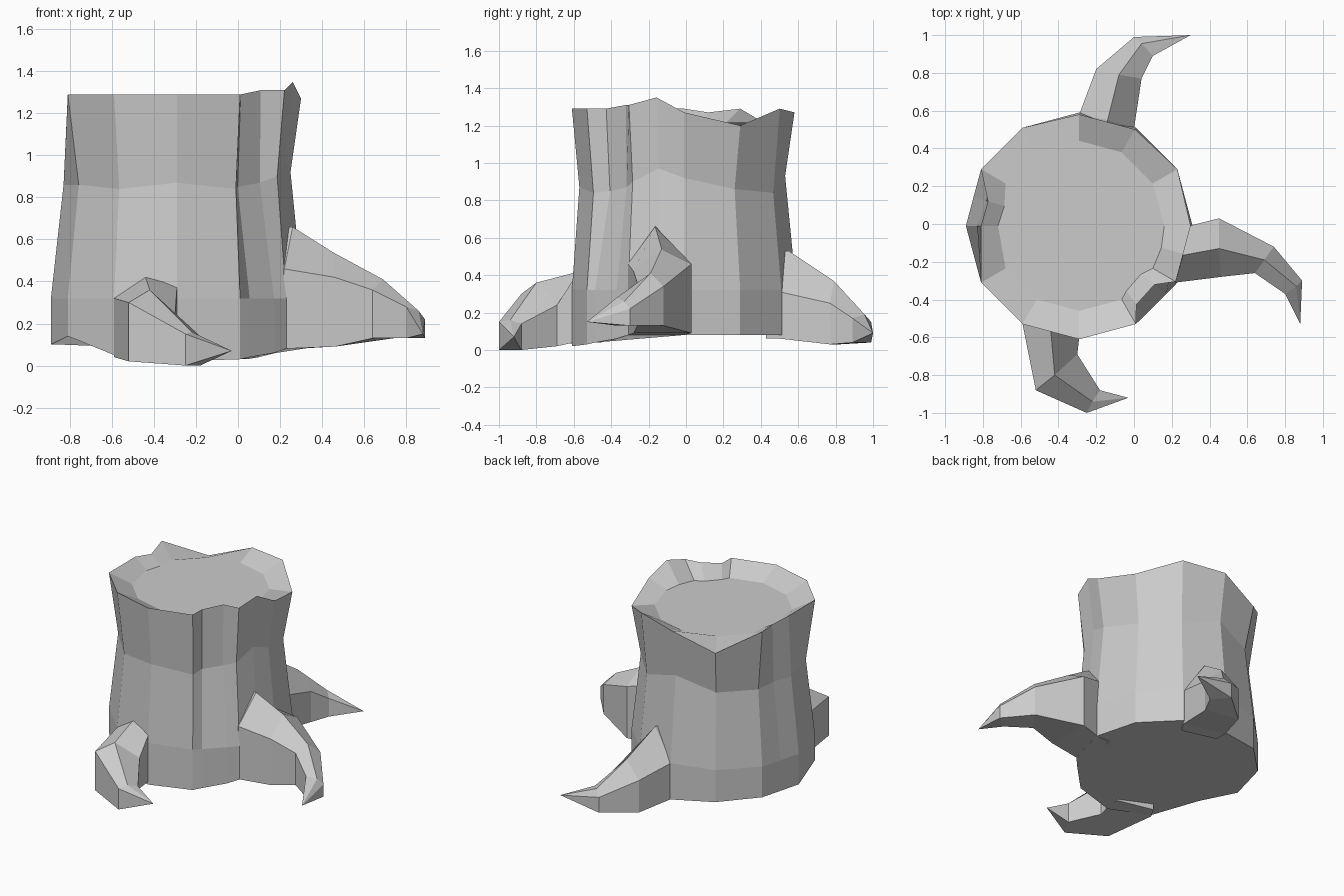
import bpy, bmesh
from math import radians, cos, sin

CX, CY = -0.29, -0.01        # trunk axis


def finish(name, bm):
    bmesh.ops.recalc_face_normals(bm, faces=bm.faces)
    me = bpy.data.meshes.new(name)
    bm.to_mesh(me)
    bm.free()
    ob = bpy.data.objects.new(name, me)
    bpy.context.collection.objects.link(ob)
    return ob


def loft(name, rings, tip=None):
    """Skin closed rings; cap the start, and end in a cap or a point."""
    bm = bmesh.new()
    rows = [[bm.verts.new(p) for p in ring] for ring in rings]
    n = len(rows[0])
    for a, b in zip(rows, rows[1:]):
        for i in range(n):
            j = (i + 1) % n
            bm.faces.new((a[i], a[j], b[j], b[i]))
    bm.faces.new(rows[0][::-1])
    if tip:
        t = bm.verts.new(tip)
        for i in range(n):
            bm.faces.new((rows[-1][i], rows[-1][(i + 1) % n], t))
    else:
        bm.faces.new(rows[-1])
    return finish(name, bm)


# Trunk columns: angle, low radius, base z, waist radius, waist z, rim radius, rim z
columns = [
    (0, .60, .08, .54, .92, .59, 1.27),
    (30, .60, .08, .54, .86, .60, 1.20),
    (60, .60, .08, .55, .84, .59, 1.29),
    (90, .60, .06, .54, .93, .59, 1.27),
    (120, .60, .09, .54, .85, .60, 1.16),
    (150, .60, .10, .54, .85, .60, 1.29),
    (165, .58, .10, .51, .86, .50, 1.27),
    (180, .60, .10, .54, .86, .52, 1.29),
    (210, .60, .14, .54, .86, .60, 1.29),
    (240, .60, .05, .55, .84, .60, 1.29),
    (270, .60, .02, .56, .87, .60, 1.29),
    (300, .60, .03, .56, .84, .60, 1.29),
    (306, .588, .04, .49, .85, .515, 1.29),
    (322, .586, .06, .50, .87, .505, 1.31),
    (330, .60, .08, .55, .90, .59, 1.31),
    (345, .58, .08, .53, .97, .57, 1.35),
]
rings = [[], [], [], [], []]
for ang, rl, zb, rm, zm, rt, zt in columns:
    a = radians(ang)
    inner = min(.45, rt - .09)
    for ring, r, z in zip(rings, (rl, rl, rm, rt, inner), (zb, .32, zm, zt, 1.215)):
        ring.append((CX + r * cos(a), CY + r * sin(a), z))
loft("stump_trunk", rings)


def root(name, sections, tip):
    """Each section: outer shoulder, ridge, inner shoulder, ground height."""
    path = []
    for o, r, i, g in sections:
        path.append([(o[0], o[1], g), o, r, i, (i[0], i[1], g)])
    # bury the first section a little inside the trunk
    buried = [(x + (CX - x) * .15, y + (CY - y) * .15, z) for x, y, z in path[0]]
    loft(name, [buried] + path, tip)


root("right_root", [
    ((.29, -.01, .50), (.26, -.165, .66), (.22, -.31, .46), .08),
    ((.45, .03, .46), (.45, -.13, .54), (.46, -.28, .42), .09),
    ((.74, -.12, .34), (.69, -.19, .41), (.64, -.26, .36), .13),
    ((.89, -.30, .22), (.86, -.33, .26), (.80, -.37, .28), .13),
], (.88, -.53, .15))

root("back_root", [
    ((-.29, .58, .32), (-.14, .55, .53), (0, .505, .31), .06),
    ((-.20, .82, .26), (-.08, .79, .37), (.04, .77, .25), .03),
    ((0, .99, .15), (.04, .955, .19), (.10, .89, .17), .04),
], (.30, 1.0, .09))

root("front_root", [
    ((-.59, -.53, .32), (-.44, -.57, .42), (-.29, -.60, .38), .04),
    ((-.52, -.88, .30), (-.42, -.80, .36), (-.30, -.69, .24), .02),
    ((-.25, -1.0, .15), (-.22, -.94, .16), (-.18, -.88, .14), .0),
], (-.03, -.92, .07))
